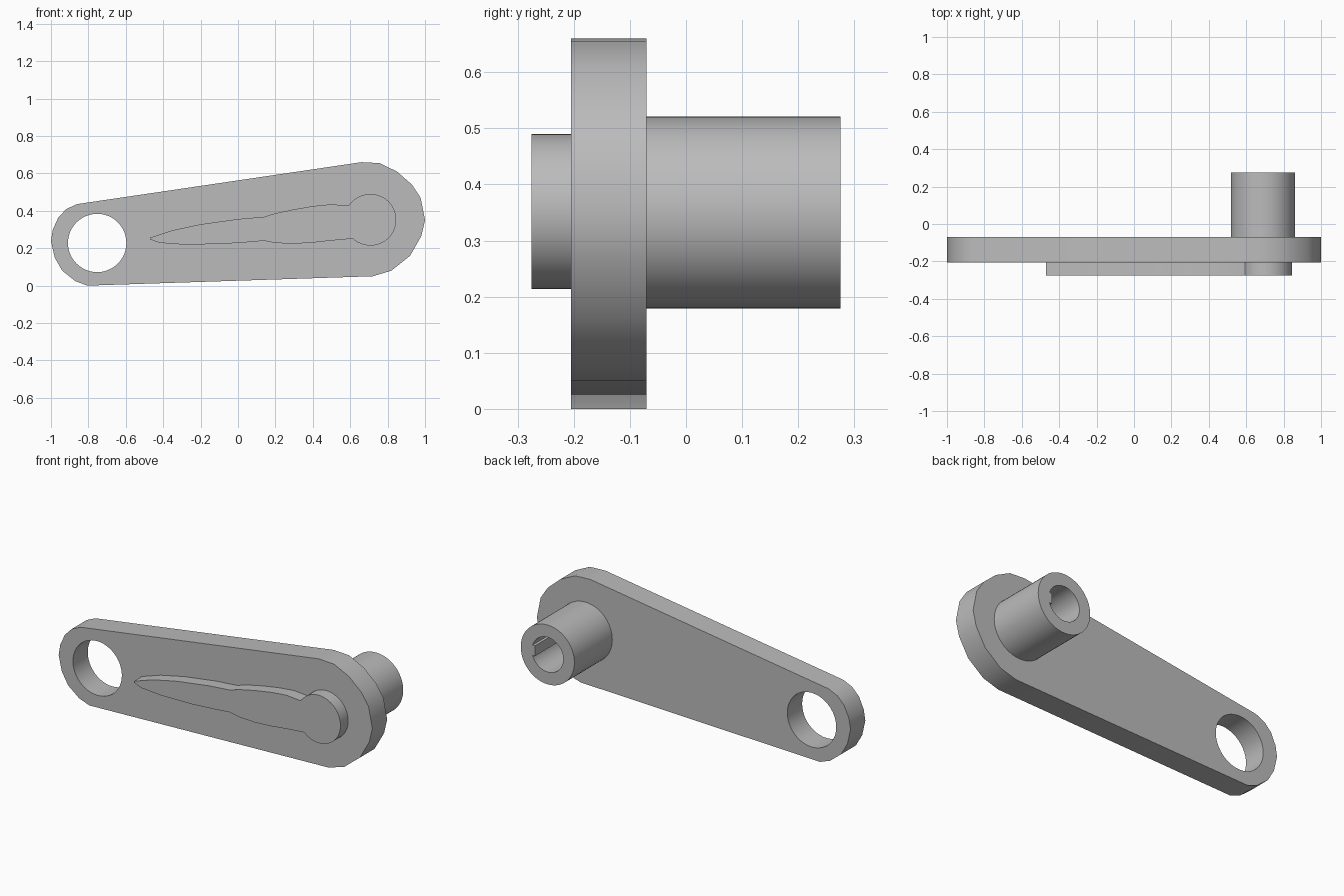
import bpy
import bmesh
from math import cos, sin, asin, radians, degrees

default_cube = bpy.data.objects.get("Cube")
if default_cube:
    bpy.data.objects.remove(default_cube, do_unlink=True)

# Single plain grey for every part
grey = bpy.data.materials.new("plain grey")
grey.use_nodes = True
colour = (0.5, 0.5, 0.5, 1)
grey.diffuse_color = colour
grey.node_tree.nodes["Principled BSDF"].inputs["Base Color"].default_value = colour


def arc(centre, radius, start, end, steps):
    """Points along an arc in the x-z plane, angles in degrees."""
    angles = [radians(start + (end - start) * i / steps) for i in range(steps + 1)]
    return [(centre[0] + radius * cos(a), centre[1] + radius * sin(a)) for a in angles]


def circle(centre, radius, steps):
    return arc(centre, radius, 0, 360, steps)[:-1]


def extruded_part(name, loops, front, back):
    """Fill an outline (and any hole loops) and extrude it along y."""
    bm = bmesh.new()
    edges = []
    for loop in loops:
        verts = [bm.verts.new((x, front, z)) for x, z in loop]
        edges += [bm.edges.new((v, verts[i - 1])) for i, v in enumerate(verts)]
    bmesh.ops.triangle_fill(bm, edges=edges, use_beauty=True, normal=(0, -1, 0))
    result = bmesh.ops.extrude_face_region(bm, geom=bm.faces[:], use_keep_orig=True)
    moved = [g for g in result["geom"] if isinstance(g, bmesh.types.BMVert)]
    bmesh.ops.translate(bm, verts=moved, vec=(0, back - front, 0))
    bmesh.ops.recalc_face_normals(bm, faces=bm.faces[:])
    mesh = bpy.data.meshes.new(name)
    bm.to_mesh(mesh)
    bm.free()
    mesh.materials.append(grey)
    part = bpy.data.objects.new(name, mesh)
    bpy.context.collection.objects.link(part)
    bpy.ops.object.select_all(action="DESELECT")
    part.select_set(True)
    bpy.context.view_layer.objects.active = part
    bpy.ops.object.shade_smooth_by_angle(angle=radians(30))
    return part


# Tapered arm with coarse rounded ends and a round eye at the narrow end
wide_end = [(0.72, 0.05), (0.82, 0.08), (0.92, 0.16), (0.98, 0.265), (1, 0.35),
            (0.976, 0.47), (0.93, 0.54), (0.85, 0.61), (0.757, 0.655), (0.66, 0.66)]
narrow_end = [(-0.86, 0.436), (-0.917, 0.41), (-0.96, 0.366), (-0.99, 0.3), (-1, 0.238),
              (-0.98, 0.15), (-0.94, 0.08), (-0.87, 0.024), (-0.805, 0)]
eye = circle((-0.753, 0.228), 0.156, 48)
extruded_part("arm_plate", [wide_end + narrow_end, eye], -0.205, -0.07)

# Raised round boss running into a slim pointed tail
tail_top = [(0.5, 0.435), (0.4, 0.425), (0.3, 0.408), (0.2, 0.387), (0.14, 0.368),
            (0, 0.356), (-0.2, 0.328), (-0.35, 0.296), (-0.47, 0.256)]
tail_bottom = [(-0.47, 0.247), (-0.42, 0.229), (-0.3, 0.22), (-0.1, 0.222), (0.05, 0.232),
               (0.14, 0.24), (0.2, 0.228), (0.3, 0.224), (0.4, 0.23), (0.5, 0.241)]
boss = arc((0.708, 0.352), 0.138, -133, 147, 40)
extruded_part("raised_boss", [boss + tail_top + tail_bottom], -0.275, -0.205)

# Hollow post on the back, its bore flattened by a narrow key
post_centre = (0.69, 0.35)
bore_radius, key_half = 0.1, 0.03
key_angle = degrees(asin(key_half / bore_radius))
bore = arc(post_centre, bore_radius, key_angle, 360 - key_angle, 44)
key = [(post_centre[0] + 0.08, post_centre[1] + side * key_half) for side in (-1, 1)]
extruded_part("hollow_post", [circle(post_centre, 0.171, 56), bore + key], -0.07, 0.275)
